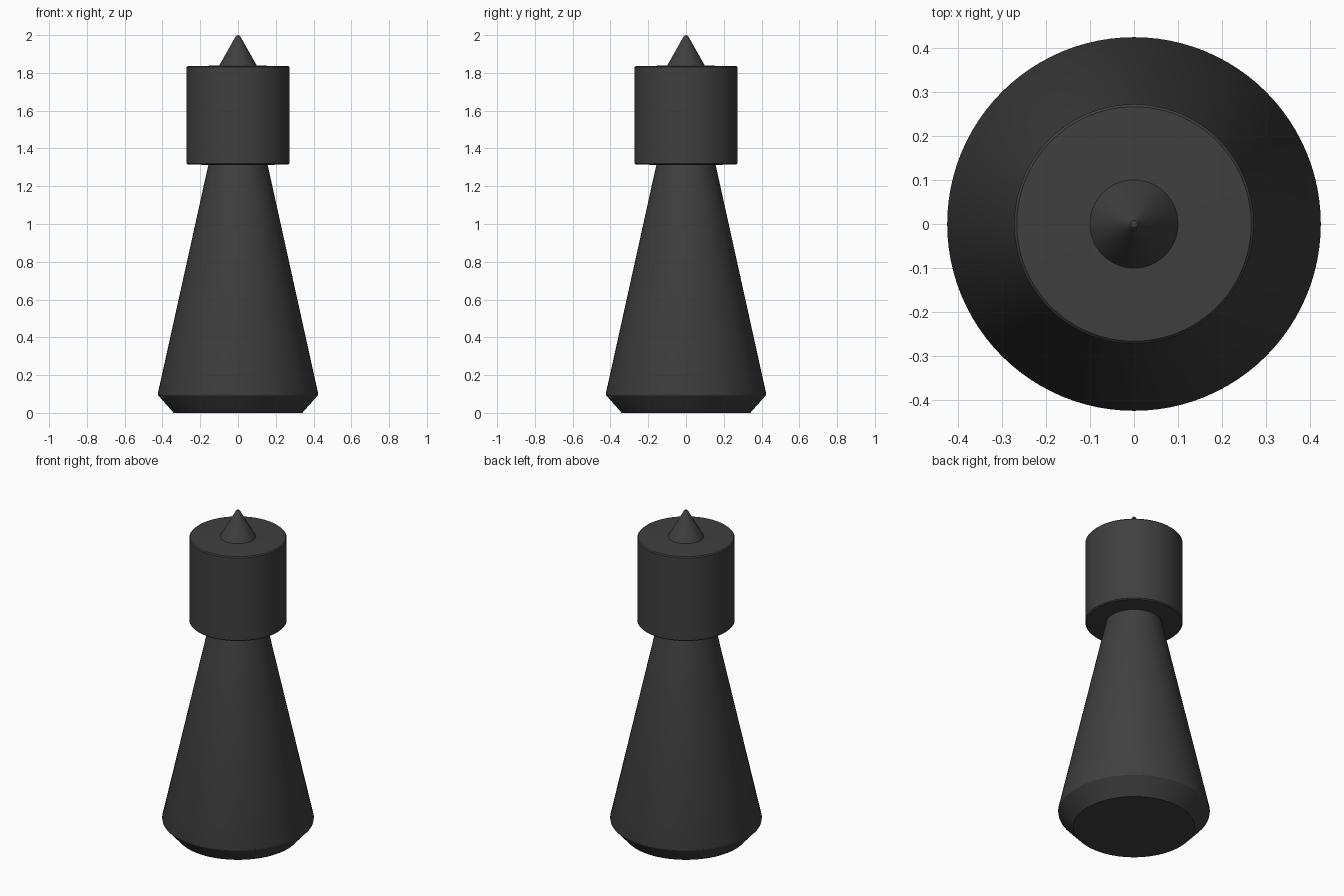
import bpy, bmesh, math

if "Cube" in bpy.data.objects:
    bpy.data.objects.remove(bpy.data.objects["Cube"])

SIDES = 96

# One dark grey for the whole piece
grey = bpy.data.materials.new("dark grey")
grey.diffuse_color = (0.05, 0.05, 0.05, 1)
grey.use_nodes = True
grey.node_tree.nodes["Principled BSDF"].inputs["Base Color"].default_value = grey.diffuse_color


def lathe(name, profile):
    """Revolve (radius, height) points about z; radius 0 closes to a pole."""
    bm = bmesh.new()
    verts = [bm.verts.new((r, 0, z)) for r, z in profile]
    edges = [bm.edges.new(pair) for pair in zip(verts, verts[1:])]
    bmesh.ops.spin(bm, geom=verts + edges, cent=(0, 0, 0), axis=(0, 0, 1),
                   angle=math.tau, steps=SIDES, use_duplicate=False)
    bmesh.ops.remove_doubles(bm, verts=bm.verts, dist=1e-4)
    bmesh.ops.recalc_face_normals(bm, faces=bm.faces)
    mesh = bpy.data.meshes.new(name)
    bm.to_mesh(mesh)
    bm.free()
    mesh.materials.append(grey)
    obj = bpy.data.objects.new(name, mesh)
    bpy.context.collection.objects.link(obj)
    bpy.ops.object.select_all(action='DESELECT')
    obj.select_set(True)
    bpy.context.view_layer.objects.active = obj
    bpy.ops.object.shade_smooth_by_angle(angle=math.radians(30))
    return obj


# Complete outline: chamfered foot, tapered body, drum head, pointed finial
lathe("chess_piece", [
    (0, 0), (0.34, 0), (0.422, 0.092), (0.424, 0.104),   # foot
    (0.157, 1.313),                                       # tapered body
    (0.266, 1.315), (0.272, 1.321),                       # head underside
    (0.272, 1.830), (0.266, 1.836),                       # head wall
    (0.14, 1.838), (0.10, 1.838),                         # head top
    (0.014, 1.990), (0.008, 1.998), (0, 2.0),             # finial
])
